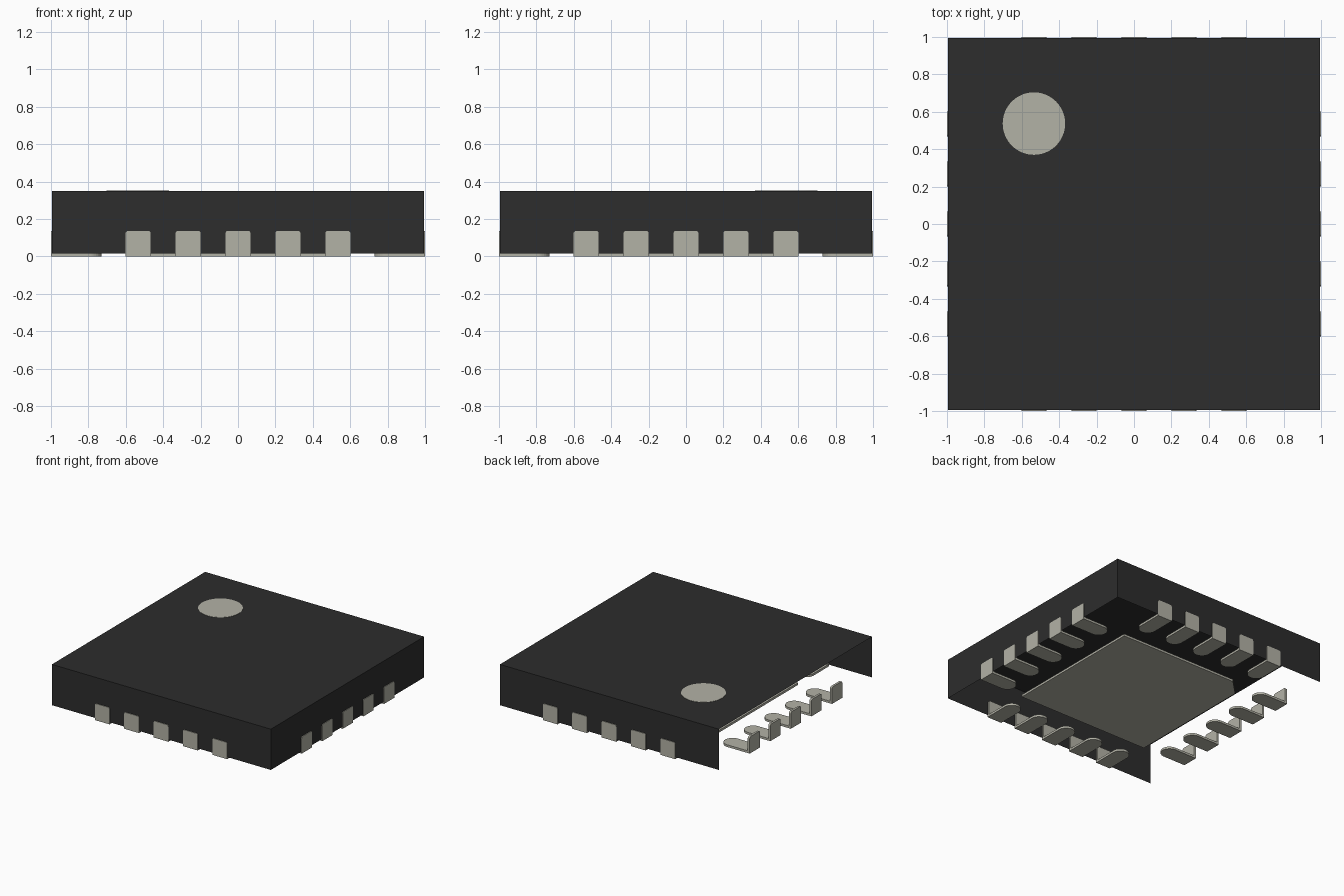
import bpy, bmesh
from math import pi, cos, sin
from mathutils import Matrix, Vector

cube = bpy.data.objects.get("Cube")
if cube:
    bpy.data.objects.remove(cube, do_unlink=True)


def material(name, rgb):
    m = bpy.data.materials.new(name)
    m.use_nodes = True
    m.diffuse_color = (*rgb, 1)
    m.node_tree.nodes["Principled BSDF"].inputs["Base Color"].default_value = (*rgb, 1)
    return m


BLACK = material("charcoal plastic", (0.026, 0.026, 0.026))
METAL = material("warm grey metal", (0.45, 0.445, 0.38))


def add_object(name, bm, mat):
    mesh = bpy.data.meshes.new(name)
    bm.to_mesh(mesh)
    bm.free()
    mesh.materials.append(mat)
    obj = bpy.data.objects.new(name, mesh)
    bpy.context.collection.objects.link(obj)
    return obj


def add_plate(bm, outline, thickness, matrix=Matrix()):
    """Extrude a flat outline upwards, then place it with a matrix."""
    verts = [bm.verts.new((x, y, 0)) for x, y in outline]
    base = bm.faces.new(verts)
    top = bmesh.ops.extrude_face_region(bm, geom=[base], use_keep_orig=True)["geom"]
    moved = [g for g in top if isinstance(g, bmesh.types.BMVert)]
    bmesh.ops.translate(bm, vec=(0, 0, thickness), verts=moved)
    bmesh.ops.transform(bm, matrix=matrix, verts=verts + moved)
    bmesh.ops.recalc_face_normals(bm, faces=bm.faces[:])


def arc(cx, cy, r, start, end, steps):
    return [(cx + r * cos(start + (end - start) * i / steps),
             cy + r * sin(start + (end - start) * i / steps)) for i in range(steps + 1)]


HALF, BOTTOM, TOP = 0.995, 0.015, 0.35
THICK, HALF_W, PITCH = 0.018, 0.067, 0.267

# Body shell, open underneath and along the -x side
bm = bmesh.new()
bmesh.ops.create_cube(bm, size=1)
for v in bm.verts:
    v.co = Vector((v.co.x * 2 * HALF, v.co.y * 2 * HALF, TOP if v.co.z > 0 else BOTTOM))
bm.normal_update()
open_sides = [f for f in bm.faces if f.normal.z < -0.5 or f.normal.x < -0.5]
bmesh.ops.delete(bm, geom=open_sides, context="FACES")
add_object("body_shell", bm, BLACK)

# Round corner marker on the top
bm = bmesh.new()
add_plate(bm, arc(0, 0, 0.167, 0, 2 * pi, 64)[:-1], 0.002,
          Matrix.Translation((-0.535, 0.537, TOP)))
add_object("corner_marker", bm, METAL)

# Central pad with one clipped corner
S, CLIP = 0.6, 0.13
bm = bmesh.new()
add_plate(bm, [(-S, -S), (S, -S), (S, S), (-S + CLIP, S), (-S, S - CLIP)], THICK)
add_object("centre_pad", bm, METAL)

# Contacts: a round-ended foot underneath and an upright tab on the outside
foot = [(-HALF_W, -1), (HALF_W, -1)] + arc(0, -0.73 - HALF_W, HALF_W, 0, pi, 16)
R, TAB_H = 0.014, 0.137
tab = ([(-HALF_W, 0), (HALF_W, 0)]
       + arc(HALF_W - R, TAB_H - R, R, 0, pi / 2, 4)
       + arc(R - HALF_W, TAB_H - R, R, pi / 2, pi, 4))
upright = Matrix.Translation((0, -1 + THICK, 0)) @ Matrix.Rotation(pi / 2, 4, "X")

for side, name in enumerate(("front", "right", "back", "left")):
    turn = Matrix.Rotation(side * pi / 2, 4, "Z")
    bm = bmesh.new()
    for i in range(-2, 3):
        place = turn @ Matrix.Translation((i * PITCH, 0, 0))
        add_plate(bm, foot, THICK, place)
        add_plate(bm, tab, THICK, place @ upright)
    add_object({"right": "left", "left": "right"}.get(name, name) + "_contacts", bm, METAL)
